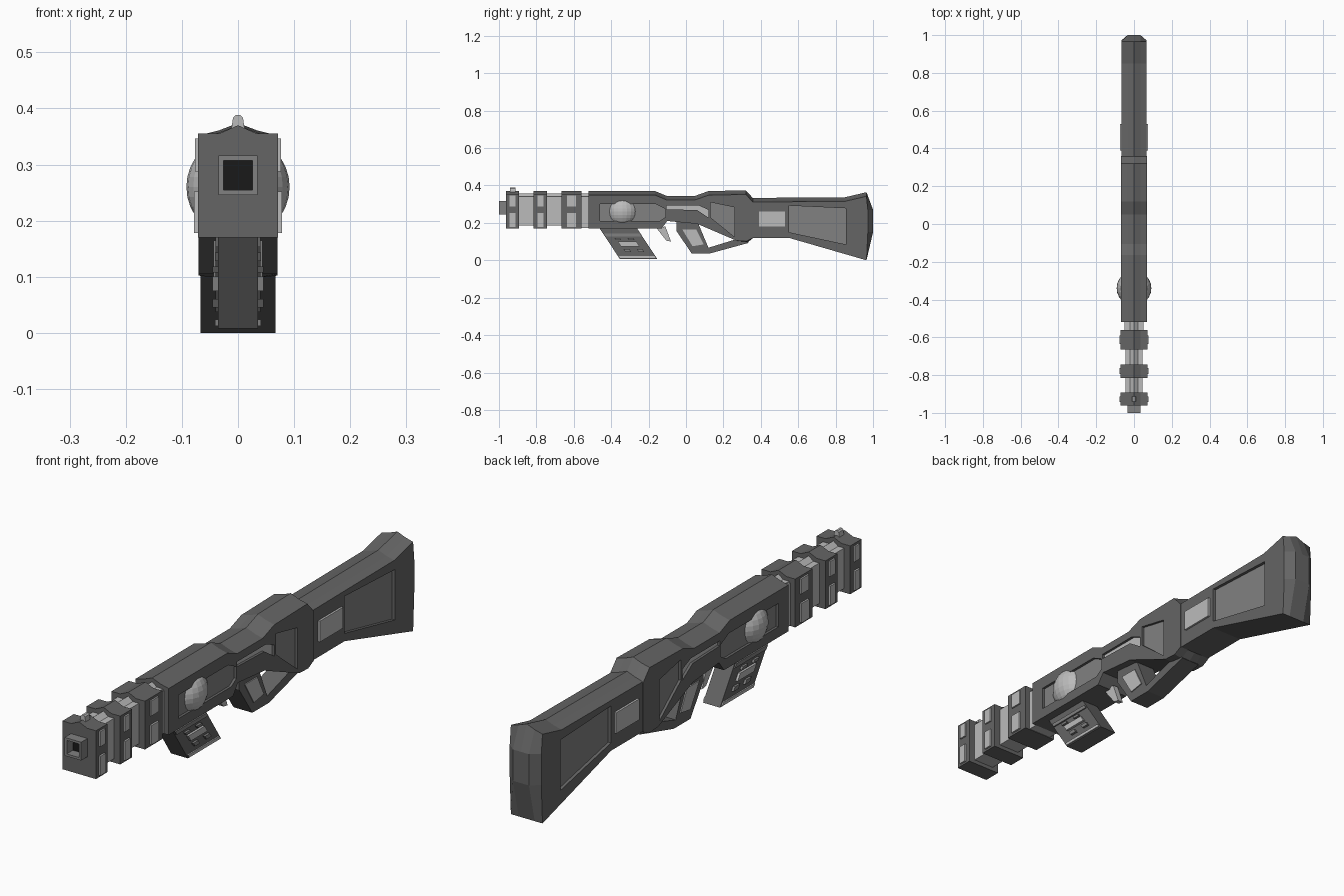
import bpy, bmesh

if "Cube" in bpy.data.objects:
    bpy.data.objects.remove(bpy.data.objects["Cube"])

def material(name, v):
    m = bpy.data.materials.new(name)
    m.diffuse_color = (v, v, v, 1)
    m.use_nodes = True
    m.node_tree.nodes["Principled BSDF"].inputs["Base Color"].default_value = m.diffuse_color
    return m

DARK, MID, LIGHT, BLACK = (material(n, v) for n, v in
    (("dark", .13), ("mid", .22), ("light", .5), ("black", .01)))

def finish(bm, name, mat):
    bmesh.ops.recalc_face_normals(bm, faces=bm.faces)
    me = bpy.data.meshes.new(name)
    bm.to_mesh(me)
    bm.free()
    ob = bpy.data.objects.new(name, me)
    bpy.context.collection.objects.link(ob)
    if mat:
        me.materials.append(mat)
    return ob

def loft(bm, rings):
    rows = [[bm.verts.new(p) for p in r] for r in rings]
    n = len(rows[0])
    for a, b in zip(rows, rows[1:]):
        for i in range(n):
            bm.faces.new((a[i], a[(i + 1) % n], b[(i + 1) % n], b[i]))
    bm.faces.new(rows[0])
    bm.faces.new(rows[-1])

def side_prism(name, pts, x0, x1, mat, both=False):
    # (y, z) outline extruded along x, optionally on both flanks
    bm = bmesh.new()
    for s in ((1, -1) if both else (1,)):
        loft(bm, [[(s * x, y, z) for y, z in pts] for x in (x0, x1)])
    return finish(bm, name, mat)

def front_prism(name, pts, y0, y1, mat):
    # (x, z) outline extruded along y
    bm = bmesh.new()
    loft(bm, [[(x, y, z) for x, z in pts] for y in (y0, y1)])
    return finish(bm, name, mat)

def rect(y0, y1, z0, z1):
    return [(y0, z0), (y1, z0), (y1, z1), (y0, z1)]

def ridged(name, pts, w, mat):
    # outline points are (y, z, side shift in y, side shift in z)
    rows = ((-w, 1, 1), (-.034, 0, .6), (0, 0, 0), (.034, 0, .6), (w, 1, 1))
    bm = bmesh.new()
    loft(bm, [[(x, y + dy * fy, z + dz * fz) for y, z, dy, dz in pts]
              for x, fy, fz in rows])
    return finish(bm, name, mat)

def recess(body, label, pts, floor, mat):
    # pocket on both flanks with an inlaid panel on its floor
    cut = side_prism(label + "_cutter", pts, floor - .004, .12, None, True)
    cut.hide_render = True
    cut.hide_set(True)
    m = body.modifiers.new(label, 'BOOLEAN')
    m.operation, m.object, m.solver = 'DIFFERENCE', cut, 'EXACT'
    side_prism(label + "_panel", pts, floor - .006, floor, mat, True)

# receiver
S = -.022
receiver = ridged("receiver", [
    (-.52, .37, 0, S), (-.165, .37, 0, S), (-.105, .345, 0, S), (.05, .345, 0, S),
    (.12, .37, 0, S), (.32, .374, 0, S), (.36, .33, 0, S), (.36, .12, 0, 0),
    (.325, .092, 0, .01), (.27, .105, 0, 0), (.06, .195, 0, 0), (-.1, .21, 0, 0),
    (-.13, .17, 0, 0), (-.52, .17, 0, 0)], .07, DARK)
recess(receiver, "chamber", [(-.46, .21), (-.14, .21), (-.11, .23), (-.11, .275),
                             (-.16, .3), (-.46, .3)], .06, MID)
recess(receiver, "slot", [(-.105, .273), (.06, .268), (.12, .228), (.12, .27),
                          (.07, .292), (-.105, .292)], .06, LIGHT)
recess(receiver, "rear", [(.13, .23), (.26, .125), (.26, .283), (.13, .31)], .06, MID)

# power sphere through the receiver
bm = bmesh.new()
bmesh.ops.create_uvsphere(bm, u_segments=24, v_segments=16, radius=.092)
bmesh.ops.translate(bm, verts=bm.verts, vec=(0, -.34, .26))
finish(bm, "power_sphere", LIGHT)

# stock with bevelled butt
stock = ridged("stock", [
    (.3, .333, 0, S), (.85, .337, 0, S), (.965, .364, 0, S), (1, .27, -.028, 0),
    (1, .15, -.028, 0), (.965, 0, 0, 0), (.55, .12, 0, 0), (.3, .12, 0, 0)], .067, DARK)
recess(stock, "stock", [(.55, .15), (.855, .085), (.855, .278), (.55, .292)], .055, MID)
side_prism("stock_inlay", rect(.39, .53, .18, .26), .05, .075, LIGHT, True)

# grip and trigger guard loop
side_prism("trigger_guard", [
    (-.05, .22), (-.05, .155), (.03, .037), (.13, .037), (.335, .093), (.3, .13),
    (.26, .11), (.12, .067), (.06, .21)], -.04, .04, DARK)
side_prism("grip_panel", [(-.02, .165), (.055, .165), (.095, .085), (.035, .075)],
           .03, .044, LIGHT, True)
side_prism("trigger", [(-.16, .175), (-.11, .18), (-.08, .1), (-.105, .105)],
           -.012, .012, LIGHT)

# magazine with raised strips, slanted with the magazine
def slanted(u0, u1, z0, z1):
    f = lambda z: -.46 + (.168 - z) * .66
    return [(f(z0) + u0, z0), (f(z0) + u1, z0), (f(z1) + u1, z1), (f(z1) + u0, z1)]

side_prism("magazine", slanted(0, .2, .008, .19), -.036, .036, DARK)
for i, (u0, u1, z0, z1) in enumerate((
        (.005, .195, .128, .143), (.005, .195, .012, .024), (.05, .15, .075, .1),
        (.045, .075, .108, .118), (.115, .145, .108, .118),
        (.055, .085, .045, .06), (.125, .155, .045, .06))):
    side_prism(f"magazine_strip_{i}", slanted(u0, u1, z0, z1), .03,
               .041 if i < 2 else .045, LIGHT if i in (1, 2) else MID, True)

# barrel core, rear collar and clamps
def roof(w, z0, z1, peak):
    return [(-w, z0), (w, z0), (w, z1), (.02, z1), (0, peak), (-.02, z1), (-w, z1)]

front_prism("barrel", roof(.045, .185, .34, .356), -.93, -.5, LIGHT)
front_prism("barrel_collar", roof(.05, .172, .335, .345), -.58, -.5, LIGHT)
for i, (y0, y1) in enumerate(((-.962, -.893), (-.815, -.743), (-.665, -.56))):
    front_prism(f"clamp_{i}", [(-.071, .17), (.071, .17), (.071, .355), (.034, .355),
                               (0, .37), (-.034, .355), (-.071, .355)], y0, y1, DARK)
    c, h = (y0 + y1) / 2, (y1 - y0) * .22
    side_prism(f"clamp_upper_inlay_{i}", rect(c - h, c + h, .288, .346), .06, .077, LIGHT, True)
    side_prism(f"clamp_lower_inlay_{i}", rect(c - h, c + h, .178, .252), .06, .078, LIGHT, True)

# hollow muzzle
bm = bmesh.new()
sq = lambda r, y: [(sx * r, y, .281 + sz * r) for sx, sz in ((-1, -1), (1, -1), (1, 1), (-1, 1))]
loft(bm, [sq(.035, -.95), sq(.035, -1), sq(.026, -1), sq(.026, -.955)])
finish(bm, "muzzle", MID)
front_prism("bore", [(-.026, .255), (.026, .255), (.026, .307), (-.026, .307)],
            -.963, -.95, BLACK)

# front sight
front_prism("front_sight", [(-.013, .355), (.013, .355), (.009, .383), (.004, .388),
                            (-.004, .388), (-.009, .383)], -.94, -.912, LIGHT)
